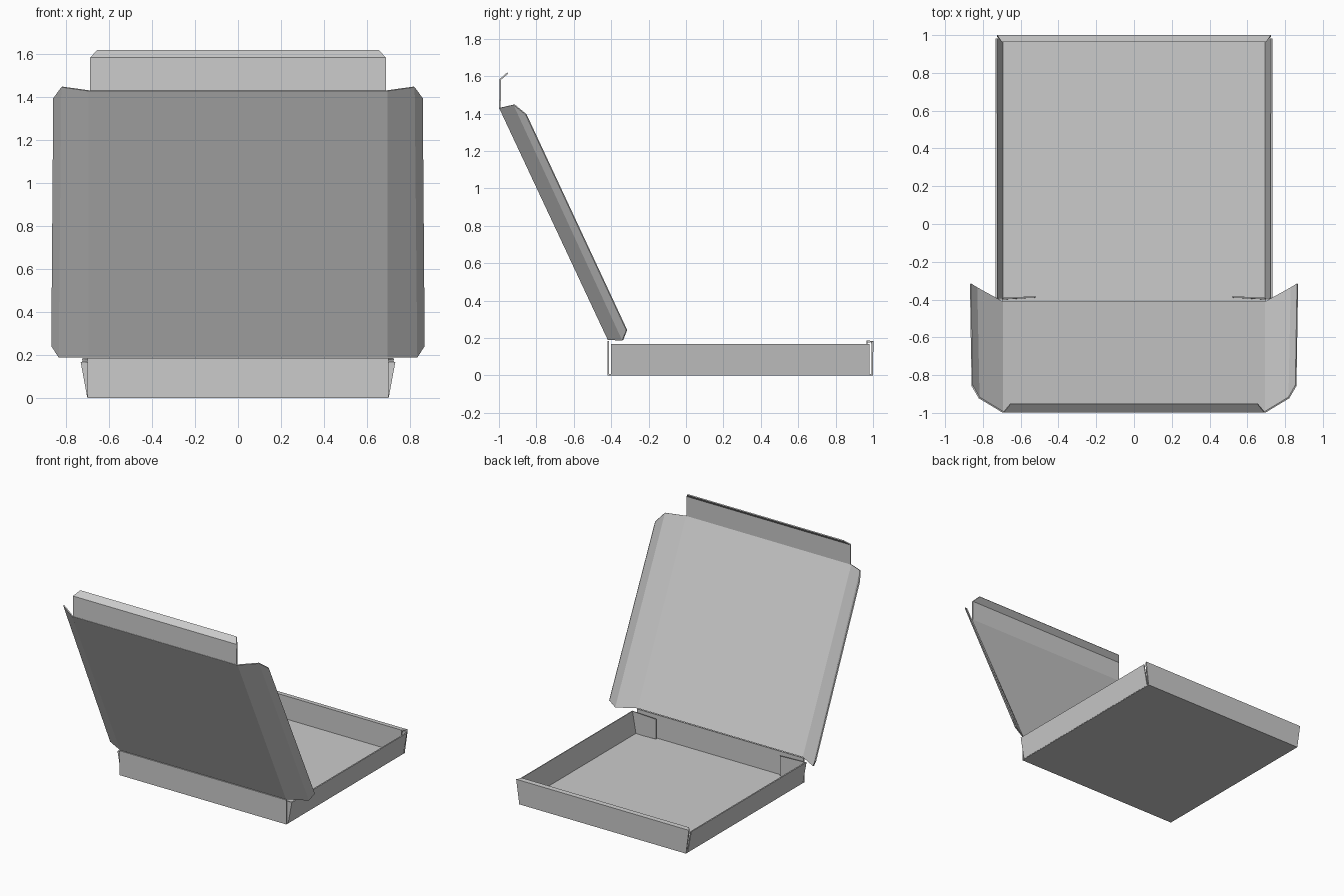
import bpy, bmesh
from mathutils import Vector

if "Cube" in bpy.data.objects:
    bpy.data.objects.remove(bpy.data.objects["Cube"])

T = 0.008          # card thickness
H = T / 2


def fold(name, rows):
    """Folded card: quads spanning consecutive rows of points, given thickness."""
    bm = bmesh.new()
    vs = [[bm.verts.new(p) for p in r] for r in rows]
    for a, b in zip(vs, vs[1:]):
        for i in range(len(a) - 1):
            bm.faces.new((a[i], a[i + 1], b[i + 1], b[i]))
    bmesh.ops.recalc_face_normals(bm, faces=bm.faces[:])
    me = bpy.data.meshes.new(name)
    bm.to_mesh(me)
    bm.free()
    ob = bpy.data.objects.new(name, me)
    bpy.context.collection.objects.link(ob)
    m = ob.modifiers.new("card", 'SOLIDIFY')
    m.thickness = T
    m.offset = 0
    m.use_even_offset = True
    return ob


def strip(name, profile):
    """Symmetric folded strip from (half width, y, z) fold lines."""
    return fold(name, [[(-x, y, z), (x, y, z)] for x, y, z in profile])


# Tray: hinge wall, floor, and far wall rolled over to the inside
strip("tray_floor_and_walls", [
    (0.70, -0.416, 0.185), (0.70, -0.416, H), (0.70, 0.996, H),
    (0.725, 0.996, 0.181), (0.70, 0.968, 0.181), (0.685, 0.968, 0.012)])

# Side walls lean outward, with glue tabs folded in behind the hinge wall
for s, side in ((-1, "left"), (1, "right")):
    fold(side + "_side_wall", [
        [(s * 0.52, -0.386, 0.015), (s * 0.52, -0.386, 0.165)],
        [(s * 0.698, -0.396, H), (s * 0.728, -0.396, 0.168)],
        [(s * 0.698, 0.982, H), (s * 0.728, 0.982, 0.168)]])

# Lid frame: u runs up the lid, n points to its inner side
origin = Vector((0, -0.414, 0.19))
end = Vector((0, -0.995, 1.43))
L = (end - origin).length
U = (end - origin).normalized()
N = Vector((0, U.z, -U.y))


def lid_pt(x, u, n):
    return origin + U * u + N * n + Vector((x, 0, 0))


def lid_row(half):
    return ([lid_pt(-x, u, n) for x, u, n in reversed(half)] +
            [lid_pt(x, u, n) for x, u, n in half])


# Lid panel with twice-creased side wings
low = [(0.695, 0, 0), (0.832, -0.033, 0.068), (0.866, 0.006, 0.110)]
high = [(0.695, L, 0), (0.82, L - 0.016, 0.076), (0.857, L - 0.09, 0.112)]
fold("lid_panel", [lid_row(low), lid_row(high)])

# Tuck flap with a tapered lip
strip("lid_tuck_flap", [(0.688, -0.995, 1.43), (0.688, -0.993, 1.582),
                        (0.655, -0.953, 1.617)])
